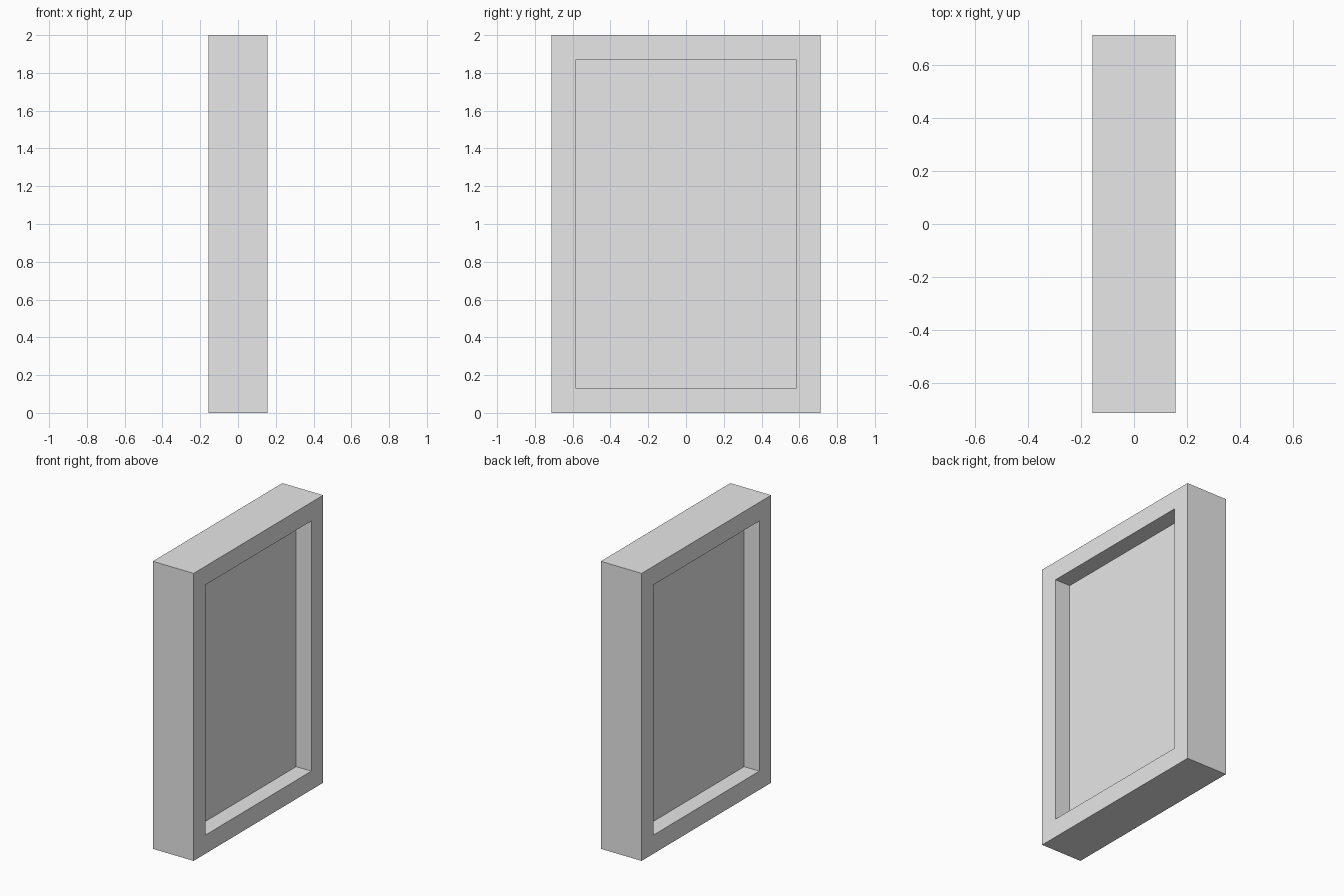
import bpy
import bmesh
from mathutils import Vector

cube = bpy.data.objects.get("Cube")
if cube:
    bpy.data.objects.remove(cube, do_unlink=True)

THICK, WIDTH, HEIGHT = 0.314, 1.424, 2.0
BORDER, RECESS = 0.13, 0.117

# One plain grey for the whole model
grey = bpy.data.materials.new("plain grey")
grey.use_nodes = True
colour = (0.8, 0.8, 0.8, 1.0)
grey.diffuse_color = colour
grey.node_tree.nodes["Principled BSDF"].inputs["Base Color"].default_value = colour

# Upright slab
bm = bmesh.new()
bmesh.ops.create_cube(bm, size=1.0)
bmesh.ops.scale(bm, vec=(THICK, WIDTH, HEIGHT), verts=bm.verts)
bmesh.ops.translate(bm, vec=(0, 0, HEIGHT / 2), verts=bm.verts)
bm.normal_update()

# Sunken panel on both broad sides: inset, then extrude inwards
for face in [f for f in bm.faces if abs(f.normal.x) > 0.9]:
    side = 1 if face.normal.x > 0 else -1
    bmesh.ops.inset_individual(bm, faces=[face], thickness=BORDER, use_even_offset=True)
    result = bmesh.ops.extrude_discrete_faces(bm, faces=[face])
    panel = result["faces"][0]
    bmesh.ops.translate(bm, vec=Vector((-side * RECESS, 0, 0)), verts=panel.verts)

bmesh.ops.recalc_face_normals(bm, faces=bm.faces)
mesh = bpy.data.meshes.new("framed_panel")
bm.to_mesh(mesh)
bm.free()
mesh.materials.append(grey)
framed_panel = bpy.data.objects.new("framed_panel", mesh)
bpy.context.collection.objects.link(framed_panel)
